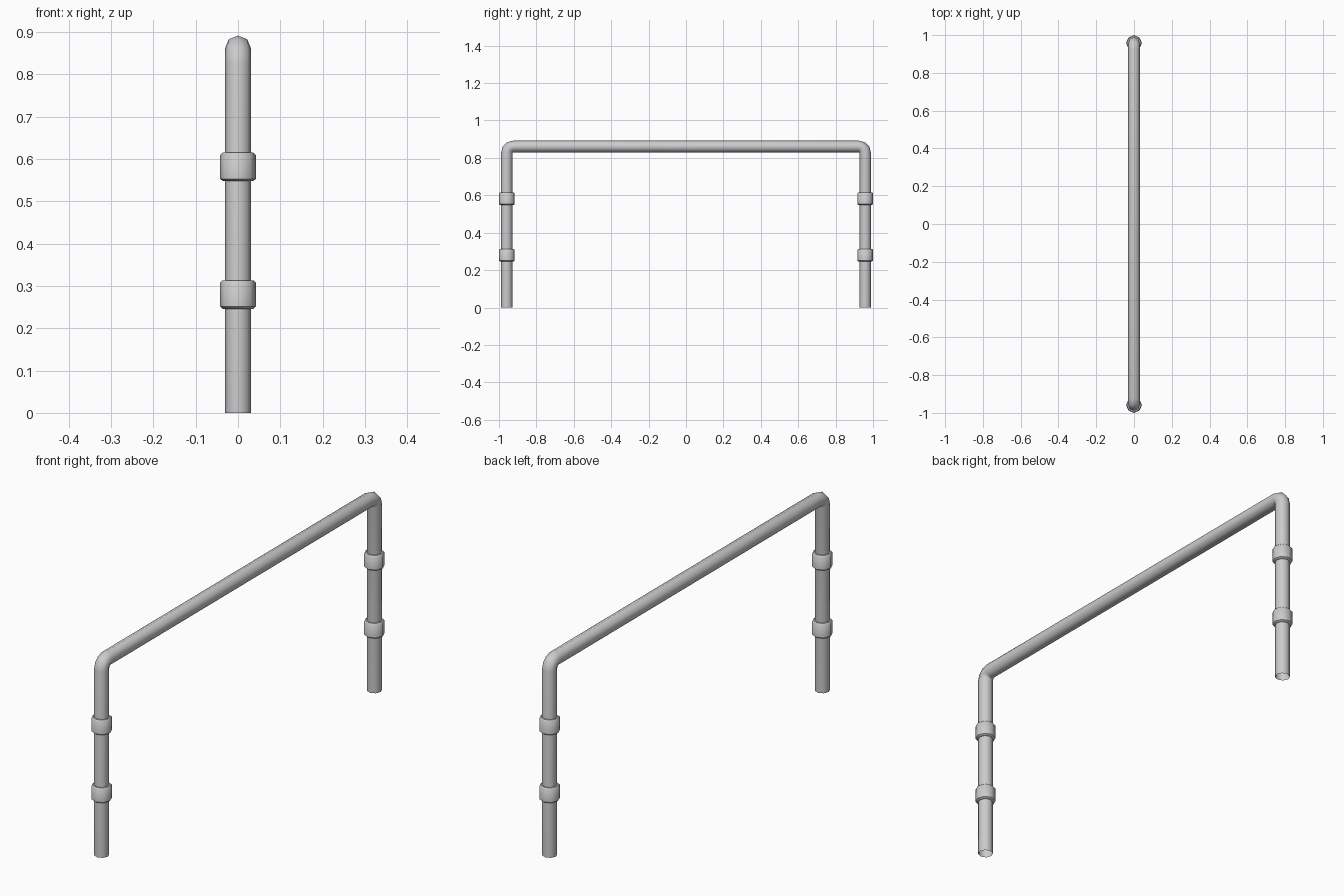
import bpy, bmesh
from math import sin, cos, pi, radians

if "Cube" in bpy.data.objects:
    bpy.data.objects.remove(bpy.data.objects["Cube"])

SIDES = 8
R = 0.031          # pipe radius
LEG_Y = 0.958      # leg centre distance
BAR_Z = 0.861      # top bar centre height
BEND = 0.034       # bend radius on the pipe centre line


def make_object(name, rings, closed, angle):
    """Bridge successive rings of points into one surface."""
    bm = bmesh.new()
    loops = [[bm.verts.new(p) for p in ring] for ring in rings]
    pairs = list(zip(loops, loops[1:]))
    if closed:
        pairs.append((loops[-1], loops[0]))
    for a, b in pairs:
        for i in range(SIDES):
            j = (i + 1) % SIDES
            bm.faces.new((a[i], a[j], b[j], b[i]))
    bmesh.ops.recalc_face_normals(bm, faces=bm.faces[:])
    mesh = bpy.data.meshes.new(name)
    bm.to_mesh(mesh)
    bm.free()
    obj = bpy.data.objects.new(name, mesh)
    bpy.context.collection.objects.link(obj)
    bpy.ops.object.select_all(action='DESELECT')
    obj.select_set(True)
    bpy.context.view_layer.objects.active = obj
    bpy.ops.object.shade_smooth_by_angle(angle=radians(angle))
    return obj


def pipe_ring(y, z, turn):
    """Octagon across the path; turn 0 points up, pi/2 along +y."""
    ring = []
    for i in range(SIDES):
        a = 2 * pi * i / SIDES
        out = R * cos(a)
        ring.append((R * sin(a), y - out * cos(turn), z + out * sin(turn)))
    return ring


# Bent rail pipe: one leg, two rounded corners, bar, other leg
path = [(-LEG_Y, 0, 0)]
STEPS = 3
for k in range(STEPS + 1):
    t = pi / 2 * k / STEPS
    path.append((-LEG_Y + BEND * (1 - cos(t)), BAR_Z - BEND * (1 - sin(t)), t))
path += [(-y, z, pi - t) for y, z, t in reversed(path)]
make_object("rail_pipe", [pipe_ring(*p) for p in path], False, 50)

# Chamfered collars, two on each leg
profile = [(0.030, 0), (0.036, 0), (0.042, 0.005), (0.042, 0.062),
           (0.037, 0.067), (0.030, 0.067)]
for side, y in (("front", -LEG_Y), ("back", LEG_Y)):
    for level, z0 in (("lower", 0.246), ("upper", 0.548)):
        rings = [[(r * sin(2 * pi * i / SIDES), y + r * cos(2 * pi * i / SIDES), z0 + h)
                  for i in range(SIDES)] for r, h in profile]
        make_object(f"{side}_{level}_collar", rings, True, 45.5)
